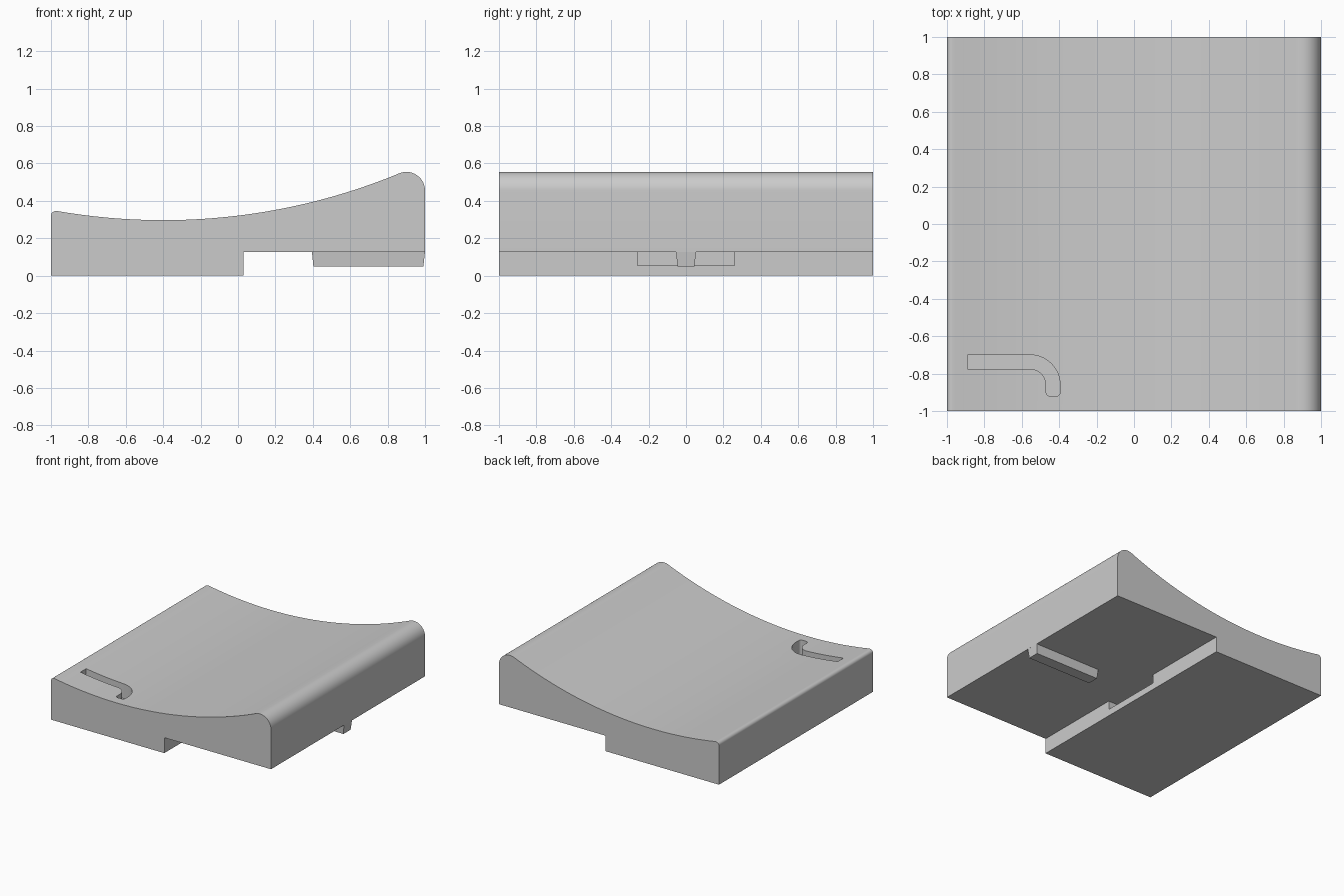
import bpy, bmesh, math

if "Cube" in bpy.data.objects:
    bpy.data.objects.remove(bpy.data.objects["Cube"])

grey = bpy.data.materials.new("plain grey")
grey.diffuse_color = (0.6, 0.6, 0.6, 1)
grey.use_nodes = True
grey.node_tree.nodes["Principled BSDF"].inputs["Base Color"].default_value = grey.diffuse_color


def arc(cx, cy, r, a0, a1, n):
    """Points on an arc, angles in degrees."""
    angles = [math.radians(a0 + (a1 - a0) * i / n) for i in range(n + 1)]
    return [(cx + r * math.cos(a), cy + r * math.sin(a)) for a in angles]


def prism(name, start, step):
    """Closed solid between a ring of 3D points and its moved copy."""
    bm = bmesh.new()
    face = bm.faces.new([bm.verts.new(p) for p in start])
    side = bmesh.ops.extrude_face_region(bm, geom=[face], use_keep_orig=True)
    moved = [g for g in side["geom"] if isinstance(g, bmesh.types.BMVert)]
    bmesh.ops.translate(bm, verts=moved, vec=step)
    bmesh.ops.recalc_face_normals(bm, faces=bm.faces)
    me = bpy.data.meshes.new(name)
    bm.to_mesh(me)
    bm.free()
    me.materials.append(grey)
    ob = bpy.data.objects.new(name, me)
    bpy.context.collection.objects.link(ob)
    return ob


def rect(x0, x1, y0, y1, z):
    return [(x0, y0, z), (x1, y0, z), (x1, y1, z), (x0, y1, z)]


def cut(target, cutter):
    bpy.context.view_layer.objects.active = target
    mod = target.modifiers.new("cut", "BOOLEAN")
    mod.operation, mod.solver, mod.object = "DIFFERENCE", "EXACT", cutter
    bpy.ops.object.modifier_apply(modifier=mod.name)
    bpy.data.objects.remove(cutter)


# Body: stepped underside, rounded ends and a dished top, extruded along y
R = 3.31
profile = [(-1, 0), (0.03, 0), (0.03, 0.127), (1, 0.127)]
profile += arc(0.9, 0.455, 0.1, 0, 111, 14)
profile += arc(-0.4, 0.297 + R, R, 292 - 0.4, 260.3, 40)
profile += arc(-0.974, 0.32, 0.026, 80, 180, 6)
body = prism("body", [(x, -1, z) for x, z in profile], (0, 2, 0))

# Hooked slot sunk into the top
outline = [(-0.89, -0.775), (-0.89, -0.7)]
outline += arc(-0.555, -0.86, 0.16, 90, 0, 12)
outline += arc(-0.415, -0.9, 0.02, 0, -90, 4)
outline += arc(-0.45, -0.9, 0.02, -90, -180, 4)
outline += arc(-0.555, -0.86, 0.085, 0, 90, 10)
cut(body, prism("slot_cutter", [(x, y, 0.18) for x, y in outline], (0, 0, 0.4)))

# Pocket in the wall of the step
cut(body, prism("pocket_cutter", rect(-0.37, 0.1, -0.26, 0.26, 0.055), (0, 0, 0.072)))

# Slightly tapered rail under the raised half
rail = prism("rail", rect(0.395, 1.0, -0.053, 0.053, 0.13), (0, 0, -0.08))
for v in rail.data.vertices:
    if v.co.z < 0.1:
        v.co.x = 0.403 if v.co.x < 0.7 else 0.991
        v.co.y *= 0.87

# Smooth the curved faces, keep the edges sharp
for ob in (body, rail):
    bpy.ops.object.select_all(action="DESELECT")
    ob.select_set(True)
    bpy.context.view_layer.objects.active = ob
    bpy.ops.object.shade_smooth_by_angle(angle=math.radians(30))
